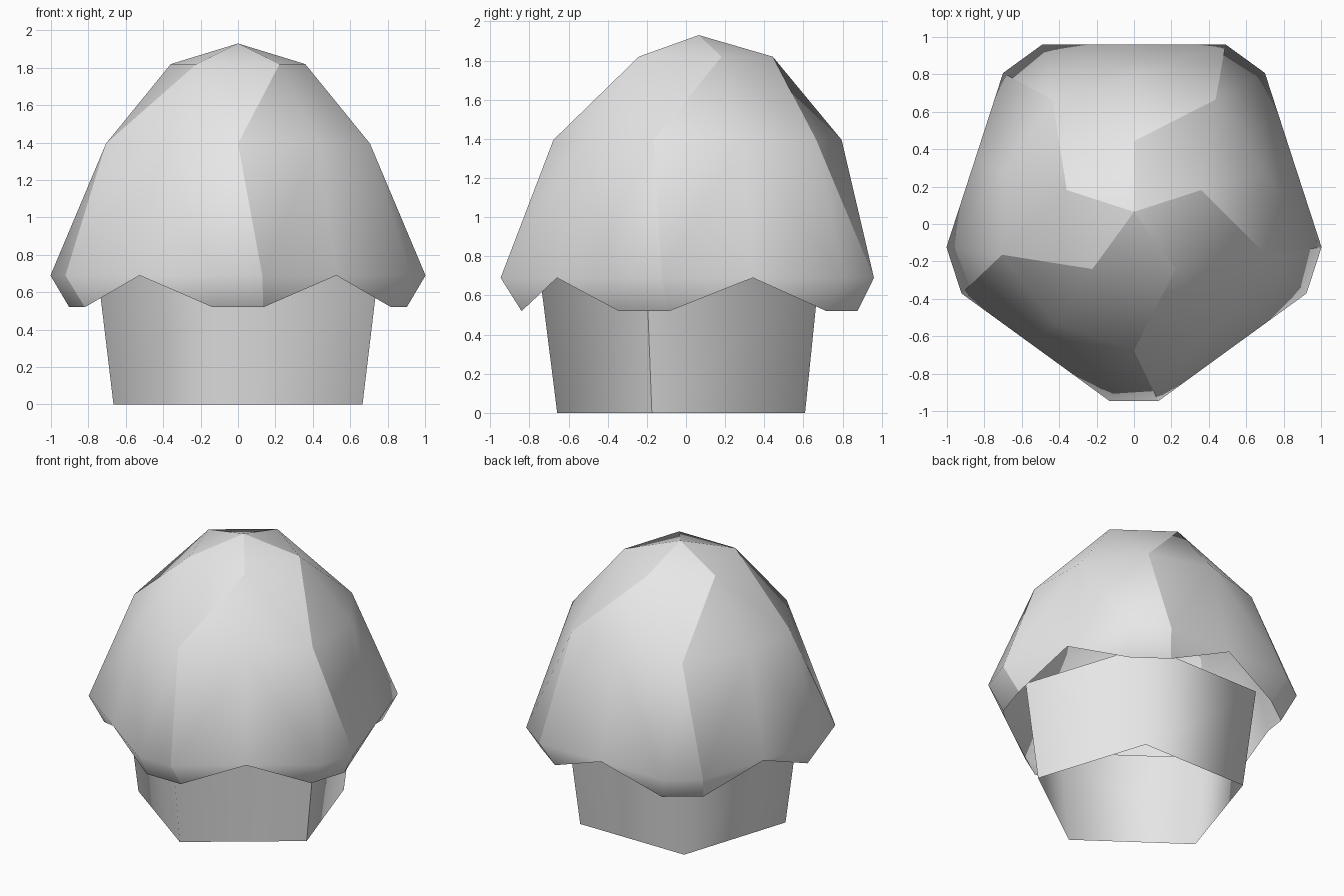
import bpy, bmesh
from math import radians, sin, cos

if "Cube" in bpy.data.objects:
    bpy.data.objects.remove(bpy.data.objects["Cube"], do_unlink=True)

mat = bpy.data.materials.new("light grey")
mat.use_nodes = True
GREY = (0.8, 0.8, 0.8, 1)
mat.diffuse_color = GREY
mat.node_tree.nodes["Principled BSDF"].inputs["Base Color"].default_value = GREY


def finish(name, bm, seams):
    """Smooth the mesh, keep the seams sharp and link the object."""
    bmesh.ops.recalc_face_normals(bm, faces=bm.faces)
    for f in bm.faces:
        f.smooth = True
    for a, b in seams:
        edge = bm.edges.get((a, b))
        if edge:
            edge.smooth = False
    mesh = bpy.data.meshes.new(name)
    bm.to_mesh(mesh)
    bm.free()
    mesh.materials.append(mat)
    bpy.context.collection.objects.link(bpy.data.objects.new(name, mesh))


def ring(bm, start, out, z, cy, side=0):
    """Five points, each `out` from the axis and `side` counter-clockwise of its direction."""
    pts = []
    for k in range(5):
        a = radians(start + 72 * k)
        pts.append(bm.verts.new((out * cos(a) - side * sin(a),
                                 cy + out * sin(a) + side * cos(a), z)))
    return pts


LOBE, NOTCH = -90, -54   # directions of the first lobe and the first notch

# Cap: faceted dome with five hanging lobes, open underneath
bm = bmesh.new()
cy = 0.065
top = bm.verts.new((0, cy, 1.93))
crown = ring(bm, NOTCH, 0.378, 1.82, cy)
mid_n = ring(bm, NOTCH, 0.73, 1.395, cy)
mid_l = ring(bm, LOBE, 0.742, 1.395, cy)
rim_r = ring(bm, LOBE, 1.012, 0.69, cy, -0.13)
rim_l = ring(bm, LOBE, 1.012, 0.69, cy, 0.13)
notch = ring(bm, NOTCH, 0.895, 0.69, cy)
low_r = ring(bm, LOBE, 0.905, 0.52, cy, -0.135)
low_l = ring(bm, LOBE, 0.905, 0.52, cy, 0.135)
seams = []
for i in range(5):
    j = (i + 1) % 5
    for face in ((top, crown[i], crown[j]),
                 (crown[i], mid_l[j], crown[j]),
                 (crown[i], mid_l[i], mid_n[i]),
                 (crown[i], mid_n[i], mid_l[j]),
                 (mid_l[i], rim_r[i], rim_l[i]),
                 (mid_l[i], rim_l[i], mid_n[i]),
                 (mid_n[i], rim_l[i], notch[i]),
                 (mid_n[i], notch[i], rim_r[j]),
                 (mid_n[i], rim_r[j], mid_l[j]),
                 (rim_r[i], low_r[i], low_l[i], rim_l[i]),
                 (rim_l[i], low_l[i], notch[i]),
                 (notch[i], low_r[j], rim_r[j])):
        bm.faces.new(face)
    # One seam per lobe, running from the tip down to the hem
    seams += [(top, crown[i]), (crown[i], mid_l[i]),
              (mid_l[i], rim_l[i]), (rim_l[i], low_l[i])]
finish("cap", bm, seams)

# Stem: open five-sided tube, wider at the top
bm = bmesh.new()
foot = ring(bm, LOBE, 0.70, 0, 0.042)
head = ring(bm, LOBE, 0.787, 0.69, 0.042)
for i in range(5):
    j = (i + 1) % 5
    bm.faces.new((foot[i], foot[j], head[j], head[i]))
finish("stem", bm, [(foot[1], head[1])])
